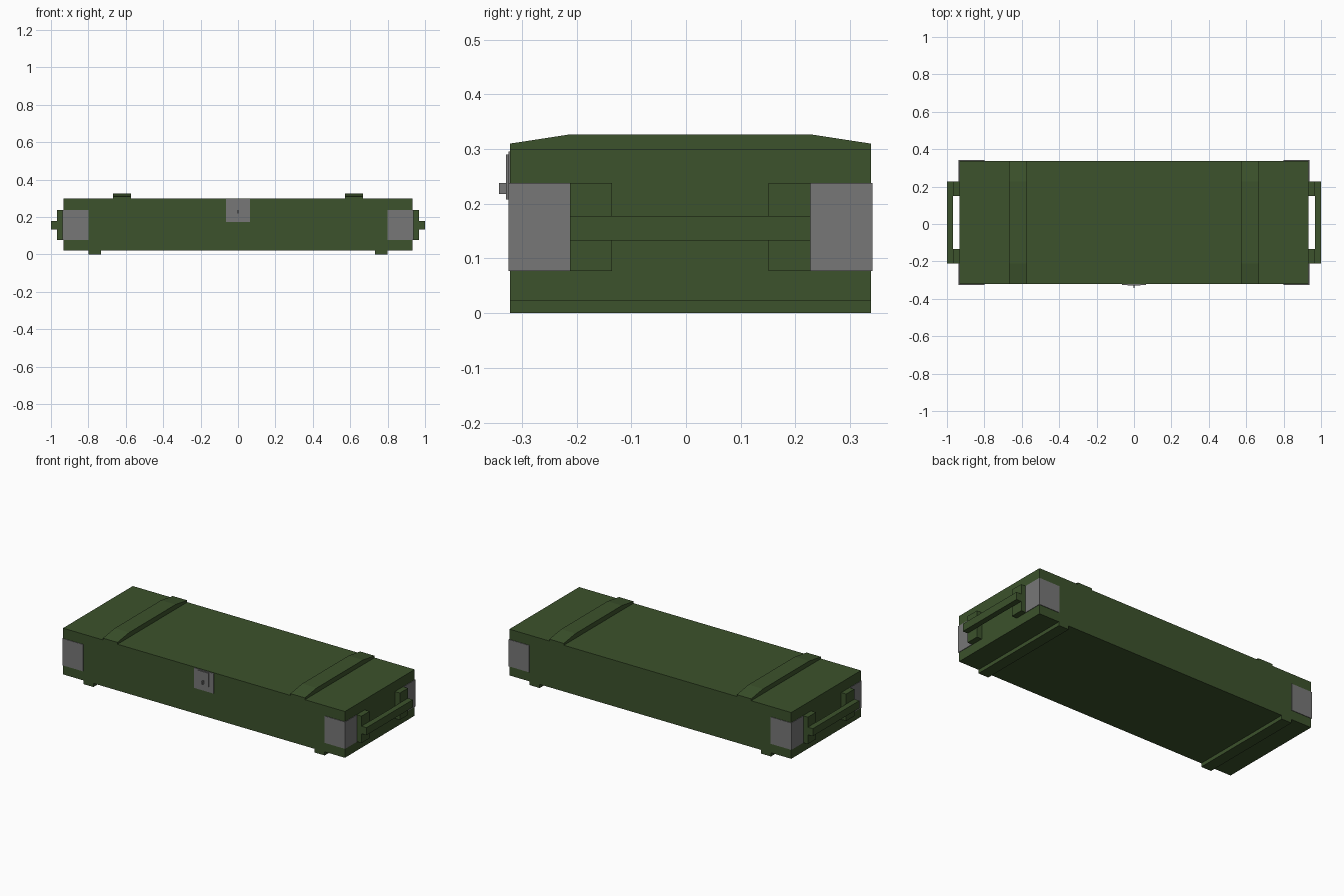
import bpy, bmesh
from mathutils import Vector

if "Cube" in bpy.data.objects:
    bpy.data.objects.remove(bpy.data.objects["Cube"])


def material(name, rgb):
    m = bpy.data.materials.new(name)
    m.diffuse_color = (*rgb, 1)
    m.use_nodes = True
    m.node_tree.nodes["Principled BSDF"].inputs["Base Color"].default_value = m.diffuse_color
    return m


GREEN = material("olive green", (0.045, 0.085, 0.025))
GREY = material("steel grey", (0.185, 0.185, 0.185))
Y0, Y1 = -0.322, 0.338          # front and back of the chest
YM = (Y0 + Y1) / 2              # middle of the chest in depth
XE = 0.934                      # half length of the chest


def prism(name, points, offset, mat):
    """Extrude a closed 3D outline along offset."""
    bm = bmesh.new()
    face = bm.faces.new([bm.verts.new(p) for p in points])
    ext = bmesh.ops.extrude_face_region(bm, geom=[face])
    moved = [g for g in ext["geom"] if isinstance(g, bmesh.types.BMVert)]
    bmesh.ops.translate(bm, verts=moved, vec=Vector(offset))
    bmesh.ops.recalc_face_normals(bm, faces=bm.faces)
    me = bpy.data.meshes.new(name)
    bm.to_mesh(me)
    bm.free()
    me.materials.append(mat)
    ob = bpy.data.objects.new(name, me)
    bpy.context.collection.objects.link(ob)
    return ob


def box(name, x, y, z, mat):
    pts = [(x[0], y[0], z[0]), (x[1], y[0], z[0]), (x[1], y[1], z[0]), (x[0], y[1], z[0])]
    return prism(name, pts, (0, 0, z[1] - z[0]), mat)


centre = bpy.data.objects.new("mirror_centre", None)
centre.location = (0, YM, 0)
centre.hide_render = True
bpy.context.collection.objects.link(centre)


def mirror(ob, in_y=False):
    mod = ob.modifiers.new("Mirror", 'MIRROR')
    mod.use_axis = (True, in_y, False)
    mod.mirror_object = centre
    mod.use_mirror_merge = False


# Chest body
box("chest_body", (-XE, XE), (Y0, Y1), (0.022, 0.299), GREEN)

# Runners underneath
mirror(box("bottom_runner", (0.733, 0.80), (Y0, Y1), (0, 0.022), GREEN))

# Lid battens with sloped ends
profile = [(Y0, 0.299), (Y1, 0.299), (Y1, 0.310), (0.227, 0.327), (-0.211, 0.327), (Y0, 0.310)]
mirror(prism("lid_batten", [(0.573, y, z) for y, z in profile], (0.096, 0, 0), GREEN))

# Carrying handles: end blocks and grip bar
mirror(box("handle_block", (XE, 0.967), (-0.212, -0.135), (0.077, 0.238), GREEN), True)
mirror(box("handle_bar", (0.967, 1.0), (-0.212, 0.228), (0.133, 0.178), GREEN))

# L-shaped metal corner plates
t = 0.003
ell = [(0.80, Y0), (XE, Y0), (XE, -0.212), (XE + t, -0.212), (XE + t, Y0 - t), (0.80, Y0 - t)]
mirror(prism("corner_plate", [(x, y, 0.077) for x, y in ell], (0, 0, 0.161), GREY), True)

# Front latch: back plate, hasp strap and staple
box("latch_plate", (-0.065, 0.065), (Y0 - 0.003, Y0), (0.175, 0.296), GREY)
box("latch_strap", (-0.035, 0.035), (Y0 - 0.007, Y0 - 0.002), (0.208, 0.290), GREY)
box("latch_staple", (-0.004, 0.004), (-0.342, Y0 - 0.005), (0.218, 0.238), GREY)
